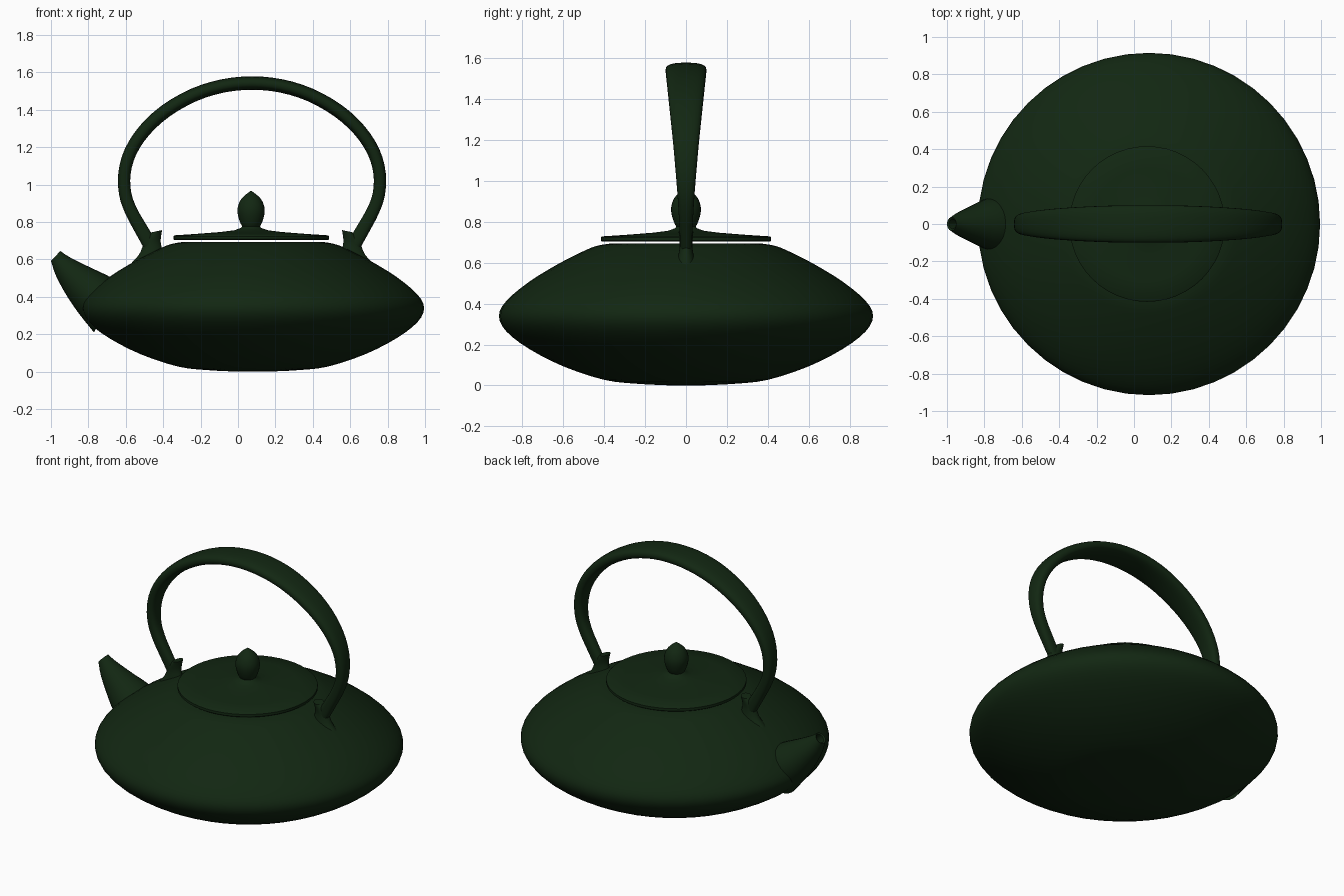
import bpy, bmesh, math
from mathutils import Vector

if "Cube" in bpy.data.objects:
    bpy.data.objects.remove(bpy.data.objects["Cube"])

CX = 0.08   # body axis
HX = 0.075  # handle symmetry axis

green = bpy.data.materials.new("dark_green")
green.diffuse_color = (0.006, 0.02, 0.006, 1)
green.use_nodes = True
green.node_tree.nodes["Principled BSDF"].inputs["Base Color"].default_value = green.diffuse_color


def smooth_points(pts, n=4):
    """Catmull-Rom subdivision of a point list of any dimension."""
    p = [Vector(q) for q in pts]
    p = [2 * p[0] - p[1]] + p + [2 * p[-1] - p[-2]]
    out = []
    for i in range(1, len(p) - 2):
        a, b, c, d = p[i - 1:i + 3]
        for k in range(n):
            t = k / n
            out.append(0.5 * (2 * b + (c - a) * t + (2 * a - 5 * b + 4 * c - d) * t * t
                              + (3 * b - a - 3 * c + d) * t ** 3))
    return out + [p[-2]]


def loft(name, rings, angle=40):
    """Skin a list of vertex rings and close both ends."""
    bm = bmesh.new()
    rows = [[bm.verts.new(v) for v in r] for r in rings]
    for a, b in zip(rows, rows[1:]):
        for i in range(len(a)):
            j = (i + 1) % len(a)
            bm.faces.new((a[i], a[j], b[j], b[i]))
    bm.faces.new(rows[0])
    bm.faces.new(rows[-1])
    bmesh.ops.remove_doubles(bm, verts=bm.verts, dist=1e-5)
    bmesh.ops.recalc_face_normals(bm, faces=bm.faces)
    mesh = bpy.data.meshes.new(name)
    bm.to_mesh(mesh)
    bm.free()
    mesh.materials.append(green)
    ob = bpy.data.objects.new(name, mesh)
    bpy.context.collection.objects.link(ob)
    bpy.ops.object.select_all(action='DESELECT')
    ob.select_set(True)
    bpy.context.view_layer.objects.active = ob
    bpy.ops.object.shade_smooth_by_angle(angle=math.radians(angle))
    return ob


def ring(center, u, v, n=24, power=2.0):
    """Superellipse ring spanned by half axes u and v."""
    out = []
    for i in range(n):
        a = 2 * math.pi * i / n
        c, s = math.cos(a), math.sin(a)
        out.append(center + u * math.copysign(abs(c) ** (2 / power), c)
                   + v * math.copysign(abs(s) ** (2 / power), s))
    return out


def lathe(name, profile, x, n=48):
    return loft(name, [ring(Vector((x, 0, z)), Vector((r, 0, 0)), Vector((0, r, 0)), n)
                       for r, z in profile])


def span_ring(xa, za, xb, zb, hy):
    """Oval ring between two side-view points, half width hy."""
    a, b = Vector((xa, 0, za)), Vector((xb, 0, zb))
    return ring((a + b) / 2, (a - b) / 2, Vector((0, hy, 0)))


# flattened round body
lathe("body", smooth_points([
    (0.08, 0.0), (0.24, 0.008), (0.40, 0.027), (0.60, 0.093), (0.77, 0.180), (0.88, 0.265),
    (0.915, 0.34), (0.88, 0.412), (0.77, 0.505), (0.62, 0.597), (0.49, 0.662), (0.43, 0.684),
    (0.37, 0.694)], 3), CX)

# lid plate and bud-shaped knob
lathe("lid", [(0.41, 0.703), (0.416, 0.708), (0.416, 0.724), (0.41, 0.729), (0.30, 0.736),
              (0.16, 0.747), (0.09, 0.756), (0.055, 0.768), (0.04, 0.785)], CX - 0.01)
lathe("lid_knob", smooth_points([
    (0.038, 0.765), (0.055, 0.79), (0.070, 0.835), (0.072, 0.875), (0.058, 0.915),
    (0.033, 0.943), (0.003, 0.966)], 3), CX - 0.01, 24)

# spout: tapering ovals, then turned back inside the mouth
spout = smooth_points([
    (-0.64, 0.48, -0.77, 0.21, 0.15), (-0.70, 0.515, -0.85, 0.31, 0.138),
    (-0.80, 0.562, -0.915, 0.405, 0.10), (-0.90, 0.612, -0.972, 0.51, 0.062),
    (-0.95, 0.645, -1.0, 0.592, 0.036)], 3)
mouth = [(-0.952, 0.634, -0.989, 0.594, 0.026), (-0.91, 0.59, -0.945, 0.545, 0.024)]
loft("spout", [span_ring(*s) for s in list(spout) + mouth])

# arched handle: (x, z, half thickness, half width), mirrored about the middle
half = [(-0.465, 0.67, 0.038, 0.028), (-0.52, 0.765, 0.036, 0.032), (-0.572, 0.86, 0.034, 0.037),
        (-0.603, 0.95, 0.033, 0.043), (-0.607, 1.06, 0.033, 0.052), (-0.575, 1.175, 0.034, 0.062),
        (-0.50, 1.29, 0.035, 0.074), (-0.385, 1.395, 0.036, 0.085), (-0.235, 1.480, 0.036, 0.094),
        (-0.08, 1.528, 0.036, 0.099)]
path = half + [(HX, 1.543, 0.036, 0.10)] + [(2 * HX - x, z, t, w) for x, z, t, w in half[::-1]]
path = smooth_points(path, 3)
rings = []
for i, (x, z, t, w) in enumerate(path):
    d = path[min(i + 1, len(path) - 1)] - path[max(i - 1, 0)]
    normal = Vector((-d[1], 0, d[0])).normalized()
    rings.append(ring(Vector((x, 0, z)), normal * t, Vector((0, w, 0)), 24, 2.6))
loft("handle", rings)

# flared handle feet with an inward spur
foot = smooth_points([
    (-0.67, 0.48, -0.34, 0.53, 0.075), (-0.585, 0.565, -0.39, 0.60, 0.05),
    (-0.53, 0.625, -0.405, 0.65, 0.037), (-0.508, 0.675, -0.413, 0.69, 0.031),
    (-0.49, 0.715, -0.412, 0.72, 0.033), (-0.462, 0.745, -0.406, 0.757, 0.036)], 3)
for name, sign in (("handle_foot_left", 1), ("handle_foot_right", -1)):
    loft(name, [span_ring(HX + sign * (a - HX), b, HX + sign * (c - HX), d, w)
                for a, b, c, d, w in foot])
